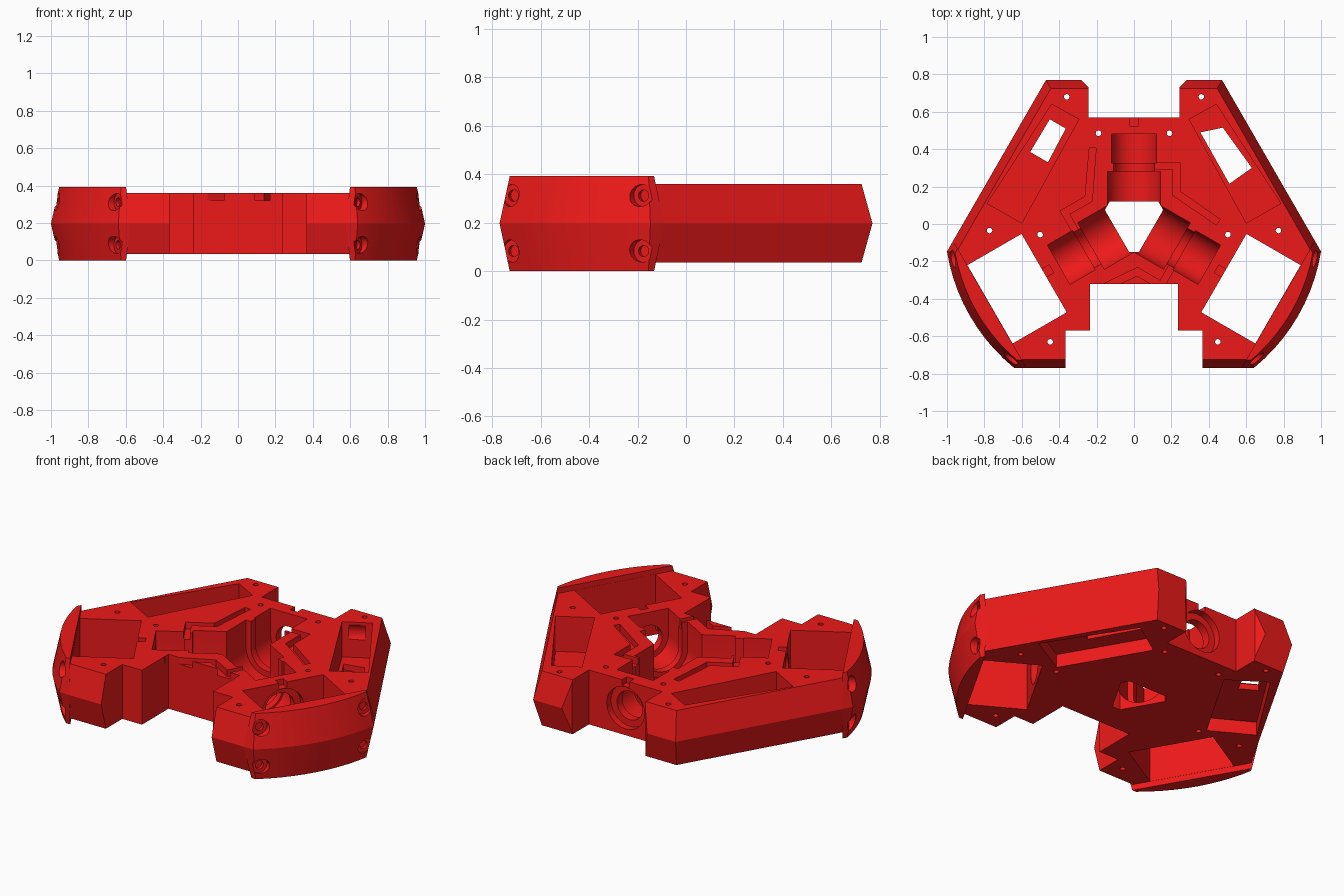
import bpy, bmesh
from math import sin, cos, pi, radians, acos
from mathutils import Matrix, Vector

if "Cube" in bpy.data.objects:
    bpy.data.objects.remove(bpy.data.objects["Cube"])

CENTRE = Matrix.Translation((0, 0.015, 0))
AXES = [radians(90), radians(-30), radians(210)]   # the three wheel directions
red = bpy.data.materials.new("red_plastic")
red.diffuse_color = (0.85, 0.01, 0.01, 1)
red.use_nodes = True
red.node_tree.nodes["Principled BSDF"].inputs["Base Color"].default_value = red.diffuse_color


def loft(name, rings, levels, matrix=Matrix()):
    """Solid through equal-sized outlines stacked at the given heights."""
    bm = bmesh.new()
    rows = [[bm.verts.new(matrix @ Vector((x, y, z))) for x, y in ring]
            for ring, z in zip(rings, levels)]
    n = len(rows[0])
    for a, b in zip(rows, rows[1:]):
        for i in range(n):
            bm.faces.new((a[i], a[(i + 1) % n], b[(i + 1) % n], b[i]))
    bm.faces.new(rows[0][::-1])
    bm.faces.new(rows[-1])
    bmesh.ops.recalc_face_normals(bm, faces=bm.faces)
    mesh = bpy.data.meshes.new(name)
    bm.to_mesh(mesh)
    bm.free()
    ob = bpy.data.objects.new(name, mesh)
    bpy.context.collection.objects.link(ob)
    return ob


def cut(target, outline, lo, hi, matrix=Matrix()):
    """Subtract a prism from the target."""
    tool = loft("cutter", [outline, outline], [lo, hi], matrix)
    tool.hide_render = True
    mod = target.modifiers.new("cut", 'BOOLEAN')
    mod.operation, mod.solver, mod.object = 'DIFFERENCE', 'EXACT', tool
    bpy.context.view_layer.objects.active = target
    bpy.ops.object.modifier_apply(modifier=mod.name)
    bpy.data.objects.remove(tool)


def circle(r, x=0, y=0, n=24):
    return [(x + r * cos(2 * pi * i / n), y + r * sin(2 * pi * i / n)) for i in range(n)]


def rect(x0, x1, y0, y1):
    return [(x0, y0), (x1, y0), (x1, y1), (x0, y1)]


def hexagon(dists):
    """Outline from six edge distances, edges facing 90, 30, -30 ... degrees."""
    pts = []
    for i in range(6):
        a, b = radians(90 - 60 * i), radians(30 - 60 * i)
        d, e = dists[i], dists[(i + 1) % 6]
        k = sin(b - a)
        pts.append(((d * sin(b) - e * sin(a)) / k, (e * cos(a) - d * cos(b)) / k))
    return pts


def plan(a):      # x outward along a wheel axis, y sideways, z up
    return CENTRE @ Matrix.Rotation(a, 4, 'Z')


def radial(a):    # x sideways, y up, extrusion outward along a wheel axis
    return plan(a) @ Matrix(((0, 0, 1, 0), (1, 0, 0, 0), (0, 1, 0, 0), (0, 0, 0, 1)))


def mirrored(pts):
    return [pts, [(-x, y) for x, y in pts]]


# Chassis slab, bevelled towards top and bottom
def slab_ring(inset):
    s = 0.785 - inset
    return hexagon([0.755 - inset, s, 0.9, s, 0.9, s])


chassis = loft("chassis", [slab_ring(.045), slab_ring(0), slab_ring(.045)],
               [0.035, 0.197, 0.36], CENTRE)

# Rear wheel bay, front notch and the two enclosed wheel wells
cut(chassis, [(-.242, .57), (.242, .57), (.242, .73), (.322, .81), (-.322, .81), (-.242, .73)], -1, 1)
cut(chassis, [(-.235, -.32), (.235, -.32), (.235, -.57), (.365, -.57), (.365, -.9),
              (-.365, -.9), (-.365, -.57), (-.235, -.57)], -1, 1)
for a in AXES[1:]:
    cut(chassis, rect(.555, .889, -.242, .242), -1, 1, plan(a))

# Battery pockets in the arms, from above and from below
for p in mirrored([(.44, .64), (.295, .56), (.6, .005), (.785, .11)]):
    cut(chassis, p, .15, 1)
for p in mirrored([(.77, .115), (.53, -.02), (.25, .46), (.46, .60)]):
    cut(chassis, p, -1, .115)
cut(chassis, [(-.45, .56), (-.365, .51), (-.46, .33), (-.555, .385)], -1, 1)
cut(chassis, [(.355, .49), (.475, .515), (.63, .30), (.51, .215)], -1, 1)
cut(chassis, circle(.07), 0, .09,
    Matrix.Translation((.355, .53, .3)) @ Matrix.Rotation(radians(30), 4, 'Z')
    @ Matrix.Rotation(radians(90), 4, 'Y'))

# Central opening
cut(chassis, hexagon([.105, .165] * 3), -1, 1, CENTRE)


# Motor cradles, shaft holes, key notches and cable channels
def cradle(r):
    arc = [(r * cos(pi + pi * i / 16), .2 + r * sin(pi + pi * i / 16)) for i in range(17)]
    return arc + [(r, .5), (-r, .5)]


for a in AXES:
    cut(chassis, cradle(.143), .07, .265, radial(a))
    cut(chassis, cradle(.110), .26, .315, radial(a))
    cut(chassis, cradle(.121), .31, .465, radial(a))
    cut(chassis, circle(.085, 0, .197), .4, .7, radial(a))
    cut(chassis, circle(.125, 0, .197), .515, .7, radial(a))
    cut(chassis, rect(.51, .6, -.024, .024), .325, 1, plan(a))
    cut(chassis, [(.315, -.10), (.315, -.245), (.16, -.245), (.01, -.46), (-.02, -.44),
                  (.14, -.205), (.28, -.205), (.28, -.10)], .32, 1, plan(a))

# Small screw holes
for x, y in [(.36, .68), (.19, .485), (.772, -.035), (.502, -.057), (.448, -.63)]:
    for s in (-1, 1):
        cut(chassis, circle(.015, s * x, y, 12), -1, 1)


# Curved corner bumpers with countersunk bolts
def bumper_ring(inset):
    R, s = 1.013 - inset, .785 - inset
    T = radians(60) - acos(s / R)
    arc = [(R * cos(T * i / 5), R * sin(T * i / 5)) for i in range(-5, 6)]
    L = (s - .89 * .5) / sin(radians(60))
    return [(.89, -L)] + arc + [(.89, L)]


parts = [chassis]
for side, a in zip(("right", "left"), AXES[1:]):
    bumper = loft(side + "_bumper", [bumper_ring(.042), bumper_ring(0), bumper_ring(.042)],
                  [0, .197, .392], plan(a))
    for x in (-.31, .31):
        for z in (.083, .312):
            cut(bumper, circle(.046, x, z), .918, 1.2, radial(a))
            cut(bumper, circle(.024, x, z, 16), .895, 1.2, radial(a))
    parts.append(bumper)

# Finish
for ob in parts:
    ob.data.materials.clear()
    ob.data.materials.append(red)
    for poly in ob.data.polygons:
        poly.material_index = 0
    bpy.ops.object.select_all(action='DESELECT')
    ob.select_set(True)
    bpy.context.view_layer.objects.active = ob
    bpy.ops.object.shade_smooth_by_angle(angle=radians(20))
